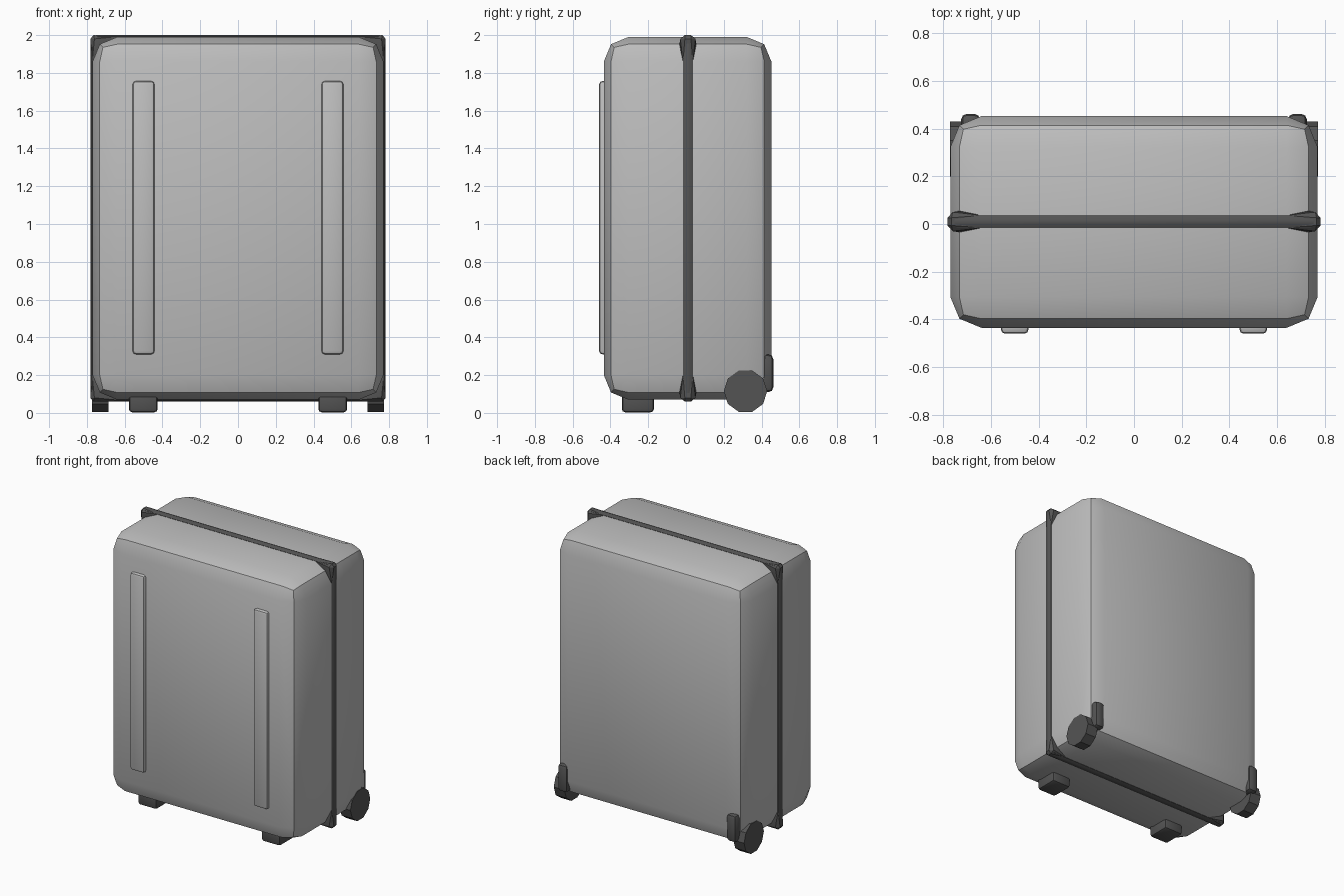
import bpy, bmesh, math
from mathutils import Matrix, Vector

cube = bpy.data.objects.get("Cube")
if cube:
    bpy.data.objects.remove(cube, do_unlink=True)


def material(name, rgb):
    m = bpy.data.materials.new(name)
    m.use_nodes = True
    col = (*rgb, 1.0)
    m.diffuse_color = col
    m.node_tree.nodes["Principled BSDF"].inputs["Base Color"].default_value = col
    return m


SHELL = material("light grey shell", (0.51, 0.51, 0.51))
TRIM = material("dark grey trim", (0.088, 0.088, 0.088))


def finish(bm, name, mat, smooth=True):
    bmesh.ops.recalc_face_normals(bm, faces=bm.faces)
    me = bpy.data.meshes.new(name)
    bm.to_mesh(me)
    bm.free()
    me.materials.append(mat)
    ob = bpy.data.objects.new(name, me)
    bpy.context.collection.objects.link(ob)
    if smooth:
        bpy.ops.object.select_all(action='DESELECT')
        ob.select_set(True)
        bpy.context.view_layer.objects.active = ob
        bpy.ops.object.shade_smooth_by_angle(angle=math.radians(30))
    return ob


def rounded_box(name, lo, hi, bevel, mat, segments=2):
    lo, hi = Vector(lo), Vector(hi)
    bm = bmesh.new()
    bmesh.ops.create_cube(bm, size=1, matrix=Matrix.Translation((lo + hi) / 2)
                          @ Matrix.Diagonal((*(hi - lo), 1)))
    bmesh.ops.bevel(bm, geom=bm.edges[:], offset=bevel, segments=segments,
                    profile=0.5, affect='EDGES')
    return finish(bm, name, mat)


MID_Z, MID_Y = 1.03, 0.01

# Main shell
rounded_box("case_shell", (-0.77, -0.435, 0.07), (0.77, 0.452, 1.99), 0.13, SHELL)

# Closing band: a ridged profile swept round a rounded rectangle
bm = bmesh.new()
profile = [(0.04, -0.027), (0.008, -0.027), (0, -0.008), (0, 0.008),
           (0.008, 0.027), (0.04, 0.027)]
rings = []
for inset, y in profile:
    ring = []
    for k, (sx, sz) in enumerate([(1, 1), (-1, 1), (-1, -1), (1, -1)]):
        for a in (0, 30, 60, 90):
            t = math.radians(a + 90 * k)
            r = 0.03
            ring.append(bm.verts.new((
                sx * (0.78 - r - inset) + r * math.cos(t), MID_Y + y,
                MID_Z + sz * (0.97 - r - inset) + r * math.sin(t))))
    rings.append(ring)
for i, a in enumerate(rings):
    b = rings[(i + 1) % len(rings)]
    for j in range(len(a)):
        k = (j + 1) % len(a)
        bm.faces.new((a[j], a[k], b[k], b[j]))
finish(bm, "closing_band", TRIM)

# Flared corner guards on the band: x, height above middle, half width
guard = [(0.64, 0.962, 0.026), (0.73, 0.92, 0.045), (0.772, 0.83, 0.026),
         (0.76, 0.95, 0.04), (0.765, 0.97, 0.016), (0.782, 0.95, 0.016),
         (0.64, 0.94, 0.026), (0.75, 0.83, 0.026)]
for sx, side in ((1, "left"), (-1, "right")):
    for sz, level in ((1, "top"), (-1, "bottom")):
        bm = bmesh.new()
        for x, z, w in guard:
            for s in (-1, 1):
                bm.verts.new((sx * x, MID_Y + s * w, MID_Z + sz * z))
        res = bmesh.ops.convex_hull(bm, input=bm.verts[:])
        loose = [v for v in bm.verts if not v.link_faces]
        bmesh.ops.delete(bm, geom=loose, context='VERTS')
        finish(bm, f"corner_guard_{level}_{side}", TRIM)


def sided_box(name, x0, x1, y, z, bevel, mat):
    for s, side in ((1, "left"), (-1, "right")):
        xs = sorted((s * x0, s * x1))
        rounded_box(f"{name}_{side}", (xs[0], y[0], z[0]), (xs[1], y[1], z[1]), bevel, mat)


# Raised front strips, front feet and rear wheel guards
sided_box("front_strip", 0.442, 0.558, (-0.46, -0.40), (0.31, 1.757), 0.018, SHELL)
sided_box("front_foot", 0.425, 0.578, (-0.34, -0.17), (0.003, 0.13), 0.018, TRIM)
sided_box("wheel_guard", 0.645, 0.725, (0.36, 0.462), (0.11, 0.31), 0.025, TRIM)

# Ten-sided rear wheels
for s, side in ((1, "left"), (-1, "right")):
    bm = bmesh.new()
    bmesh.ops.create_cone(bm, cap_ends=True, segments=10, radius1=0.115,
                          radius2=0.115, depth=0.087,
                          matrix=Matrix.Translation((s * 0.7285, 0.315, 0.115))
                          @ Matrix.Rotation(math.pi / 2, 4, 'Y'))
    finish(bm, f"rear_wheel_{side}", TRIM, smooth=False)
